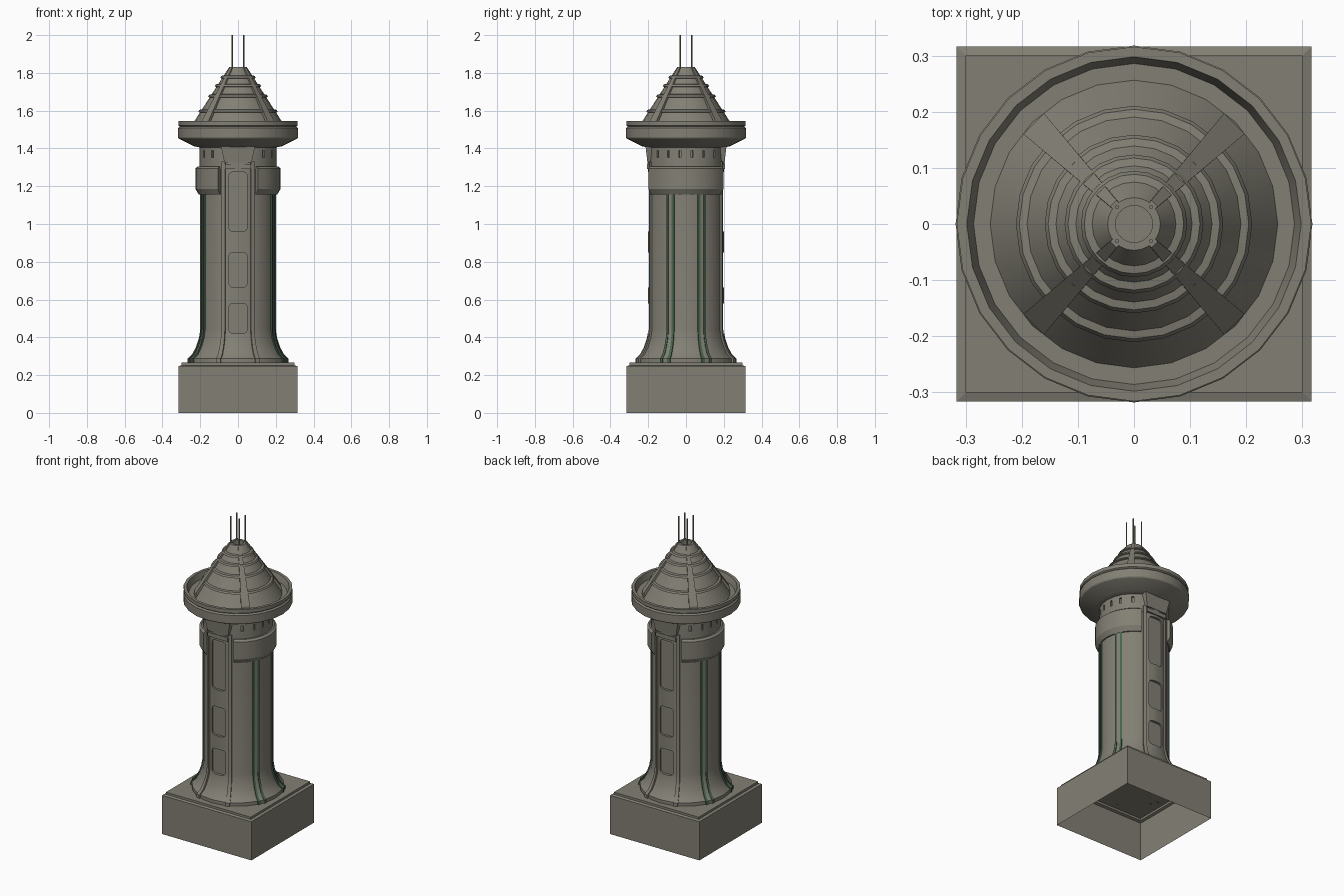
import bpy, bmesh, math
from math import radians, cos, sin, pi

if "Cube" in bpy.data.objects:
    bpy.data.objects.remove(bpy.data.objects["Cube"])


def material(name, rgb):
    m = bpy.data.materials.new(name)
    m.diffuse_color = (*rgb, 1)
    m.use_nodes = True
    m.node_tree.nodes["Principled BSDF"].inputs["Base Color"].default_value = m.diffuse_color
    return m


STONE = material("warm_grey_stone", (0.225, 0.215, 0.175))
GREEN = material("dark_green_trim", (0.06, 0.13, 0.075))


def finish(name, bm, mat, smooth=True):
    bmesh.ops.remove_doubles(bm, verts=bm.verts, dist=1e-5)
    bmesh.ops.recalc_face_normals(bm, faces=bm.faces)
    me = bpy.data.meshes.new(name)
    bm.to_mesh(me)
    bm.free()
    me.materials.append(mat)
    ob = bpy.data.objects.new(name, me)
    bpy.context.collection.objects.link(ob)
    if smooth:
        shade(ob)
    return ob


def activate(ob):
    bpy.ops.object.select_all(action='DESELECT')
    ob.select_set(True)
    bpy.context.view_layer.objects.active = ob


def shade(ob):
    activate(ob)
    bpy.ops.object.shade_smooth_by_angle(angle=radians(28))


def lathe(name, pts, n=24, start=0.0, mat=STONE, smooth=True):
    """Full revolve of an open (r, z) profile."""
    bm = bmesh.new()
    rings = [[bm.verts.new((r * cos(start + 2 * pi * i / n), r * sin(start + 2 * pi * i / n), z))
              for i in range(n)] for r, z in pts]
    for a, b in zip(rings, rings[1:]):
        for i in range(n):
            j = (i + 1) % n
            bm.faces.new((a[i], a[j], b[j], b[i]))
    return finish(name, bm, mat, smooth)


def sector(name, outline, a0, a1, n=1, mat=STONE):
    """Revolve a closed (r, z) section between two angles in degrees."""
    bm = bmesh.new()
    rows = []
    for k in range(n + 1):
        a = radians(a0 + (a1 - a0) * k / n)
        rows.append([bm.verts.new((r * cos(a), r * sin(a), z)) for r, z in outline])
    m = len(outline)
    for a, b in zip(rows, rows[1:]):
        for i in range(m):
            j = (i + 1) % m
            bm.faces.new((a[i], a[j], b[j], b[i]))
    bm.faces.new(rows[0])
    bm.faces.new(rows[-1][::-1])
    return finish(name, bm, mat)


def hull(name, coords, mat=STONE):
    bm = bmesh.new()
    vs = [bm.verts.new(c) for c in coords]
    bmesh.ops.convex_hull(bm, input=vs)
    bmesh.ops.dissolve_limit(bm, angle_limit=0.01, verts=bm.verts, edges=bm.edges)
    return finish(name, bm, mat, False)


def box_coords(x, y, z):
    return [(a, b, c) for a in x for b in y for c in z]


def rounded_window(z0, z1, side):
    h, rad, pts = 0.048, 0.022, []
    for cx, cz, a in ((h - rad, z1 - rad, 0), (rad - h, z1 - rad, 90),
                      (rad - h, z0 + rad, 180), (h - rad, z0 + rad, 270)):
        for k in range(5):
            t = radians(a + 22.5 * k)
            pts.append((cx + rad * cos(t), cz + rad * sin(t)))
    return hull("window_cutter", [(x, side * y, z) for x, z in pts for y in (0.184, 0.3)])


def carve(ob, cutters):
    for c in cutters:
        c.hide_render = True
        mod = ob.modifiers.new("cut", 'BOOLEAN')
        mod.operation, mod.solver, mod.object = 'DIFFERENCE', 'EXACT', c
        activate(ob)
        bpy.ops.object.modifier_apply(modifier=mod.name)
        bpy.data.objects.remove(c)
    shade(ob)


# Square plinth, open underneath
s = math.sqrt(2)
lathe("plinth", [(0.316 * s, 0), (0.316 * s, 0.247), (0.300 * s, 0.252), (0.300 * s, 0.266), (0, 0.266)],
      4, pi / 4, smooth=False)

# Flared round shaft with recessed windows front and back
flare = [(0.268, 0.262), (0.268, 0.287), (0.243, 0.31), (0.222, 0.35), (0.207, 0.395), (0.2, 0.44)]
shaft = lathe("shaft", [(0, 0.262)] + flare + [(0.2, 1.34), (0, 1.34)])
carve(shaft, [rounded_window(z0, z1, sd) for sd in (-1, 1)
              for z0, z1 in ((0.42, 0.58), (0.665, 0.85), (0.96, 1.275))])


# Vertical ribs that follow the flare
def rib(name, a0, a1, off, top, mat):
    path = flare + [(0.2, top)]
    outline = [(r + off, z) for r, z in path] + [(r - 0.02, z) for r, z in reversed(path)]
    sector(name, outline, a0, a1, 1, mat)


for face in (0, 180):
    for sg in (-1, 1):
        rib("panel_rail", face + 90 + sg * 19.5, face + 90 + sg * 25, 0.009, 1.33, STONE)
        rib("green_rib_inner", face + sg * 18, face + sg * 21.5, 0.007, 1.17, GREEN)
        rib("grey_rib", face + sg * 21.5, face + sg * 27, 0.003, 1.17, STONE)
        rib("green_rib_outer", face + sg * 27, face + sg * 30, 0.007, 1.17, GREEN)

    # Side collar wrapping most of each flank
    sector("collar", [(0.19, 1.155), (0.207, 1.155), (0.225, 1.185), (0.225, 1.295),
                      (0.212, 1.305), (0.19, 1.305)], face - 62, face + 62, 12)

# Tapered head block and lintel over each window panel
for sd in (-1, 1):
    hull("panel_head", [(sx * w, sd * y, z) for sx in (-1, 1)
                        for w, y, z in ((0.072, 0.204, 1.325), (0.09, 0.214, 1.41),
                                        (0.072, 0.15, 1.325), (0.09, 0.15, 1.41))])
    hull("panel_lintel", box_coords((-0.07, 0.07), (sd * 0.16, sd * 0.206), (1.29, 1.315)))

# Neck with small slots
neck = lathe("neck", [(0, 1.29), (0.203, 1.29), (0.203, 1.42), (0, 1.42)])
slots = []
for face in (0, 180):
    for d in (-48, -27, -9, 9, 27, 48):
        c = hull("slot_cutter", box_coords((0.19, 0.25), (-0.006, 0.006), (1.352, 1.388)))
        c.rotation_euler.z = radians(face + d)
        slots.append(c)
bpy.context.view_layer.update()
carve(neck, slots)

# Wide dish with raised lip and inner trough
lathe("dish", [(0, 1.405), (0.2, 1.405), (0.235, 1.412), (0.314, 1.452), (0.318, 1.458), (0.318, 1.508),
               (0.309, 1.516), (0.316, 1.522), (0.316, 1.545), (0.298, 1.545), (0.286, 1.505), (0, 1.505)])


# Stepped conical roof with a hollow cap
def cone_r(z):
    return 0.047 + (1.83 - z) * 0.644


roof = [(cone_r(1.5), 1.5)]
for z in (1.59, 1.67, 1.725, 1.77):
    roof += [(cone_r(z), z), (cone_r(z) + 0.009, z + 0.003), (cone_r(z) + 0.003, z + 0.014),
             (cone_r(z + 0.017), z + 0.017)]
lathe("roof", roof + [(0.047, 1.83), (0.033, 1.83), (0.033, 1.8), (0, 1.8)])

# Four roof fins and four masts on the diagonals
for k in range(4):
    a = pi / 4 + k * pi / 2
    fin = hull("roof_fin", [(r, sg * w, z) for sg in (-1, 1)
                            for r, w, z in ((0.046, 0.008, 1.832), (0.052, 0.008, 1.832), (0.253, 0.026, 1.535),
                                            (0.253, 0.026, 1.503), (0.046, 0.008, 1.79))])
    fin.rotation_euler.z = a
    mast = lathe("mast", [(0, 1.79), (0.0035, 1.79), (0.0035, 2.0), (0, 2.0)], 8)
    mast.location = (0.043 * cos(a), 0.043 * sin(a), 0)
